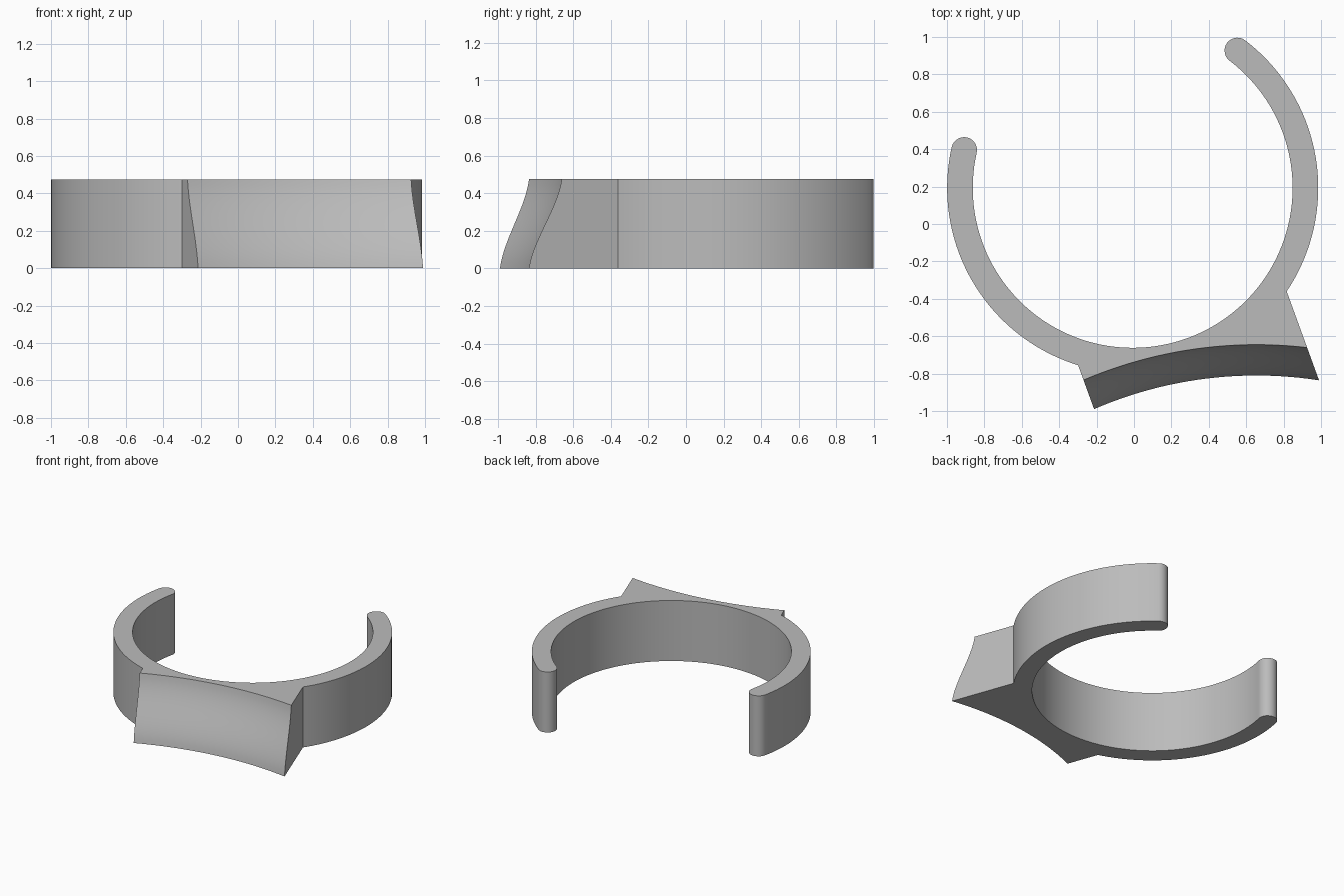
import bpy, bmesh
from math import cos, sin, radians, sqrt
from mathutils import Vector

if "Cube" in bpy.data.objects:
    bpy.data.objects.remove(bpy.data.objects["Cube"])

HEIGHT = 0.475
RING = Vector((-0.007, 0.193))
R_IN, R_OUT = 0.855, 0.992
R_MID, R_TIP = (R_IN + R_OUT) / 2, (R_OUT - R_IN) / 2
TIP_A, TIP_B = 52.7, -192.7            # ring opening
SIDE_A, SIDE_B = -33.9, -107.1         # where the front block meets the ring
AXIS = Vector((0.655, -3.0))           # centre of the hollow front face
SIDE_DIR = Vector((0.342, -0.94))      # direction of the block's side walls
LEVELS = 14


def arc(centre, radius, a, b, steps):
    angles = [radians(a + (b - a) * i / steps) for i in range(steps + 1)]
    return [centre + radius * Vector((cos(t), sin(t))) for t in angles]


def front_corner(start, radius):
    """Point where a side wall running out from the ring meets the front arc."""
    rel = start - AXIS
    b = rel.dot(SIDE_DIR)
    return start + SIDE_DIR * (-b - sqrt(b * b - rel.dot(rel) + radius * radius))


def outline(t):
    """Closed horizontal section at height fraction t."""
    radius = 2.19 + 0.165 * (0.4 * t + 0.6 * t * t * (3 - 2 * t))
    right_arm = arc(RING, R_OUT, TIP_A, SIDE_A, 36)
    left_arm = arc(RING, R_OUT, SIDE_B, TIP_B, 36)
    a, b = front_corner(right_arm[-1], radius), front_corner(left_arm[0], radius)
    front = []
    for i in range(25):
        x = a.x + (b.x - a.x) * i / 24
        front.append(Vector((x, AXIS.y + sqrt(radius ** 2 - (x - AXIS.x) ** 2))))
    tip_b = arc(arc(RING, R_MID, TIP_B, TIP_B, 1)[0], R_TIP, TIP_B, TIP_B - 180, 14)
    inner = arc(RING, R_IN, TIP_B, TIP_A, 100)
    tip_a = arc(arc(RING, R_MID, TIP_A, TIP_A, 1)[0], R_TIP, TIP_A + 180, TIP_A, 14)
    return right_arm + front + left_arm + tip_b[1:-1] + inner + tip_a[1:-1]


# Loft the sections into one solid clip
bm = bmesh.new()
rows = []
for k in range(LEVELS + 1):
    t = k / LEVELS
    rows.append([bm.verts.new((p.x, p.y, HEIGHT * t)) for p in outline(t)])
for low, high in zip(rows, rows[1:]):
    for i in range(len(low)):
        j = (i + 1) % len(low)
        bm.faces.new((low[i], low[j], high[j], high[i]))
bm.faces.new(rows[0])
bm.faces.new(rows[-1])
bmesh.ops.recalc_face_normals(bm, faces=bm.faces)

mesh = bpy.data.meshes.new("open_ring_clip")
bm.to_mesh(mesh)
bm.free()
clip = bpy.data.objects.new("open_ring_clip", mesh)
bpy.context.collection.objects.link(clip)

# Plain grey
grey = bpy.data.materials.new("plain_grey")
grey.use_nodes = True
colour = (0.5, 0.5, 0.5, 1)
grey.diffuse_color = colour
grey.node_tree.nodes["Principled BSDF"].inputs["Base Color"].default_value = colour
mesh.materials.append(grey)

bpy.context.view_layer.objects.active = clip
clip.select_set(True)
bpy.ops.object.shade_smooth_by_angle(angle=radians(30))
